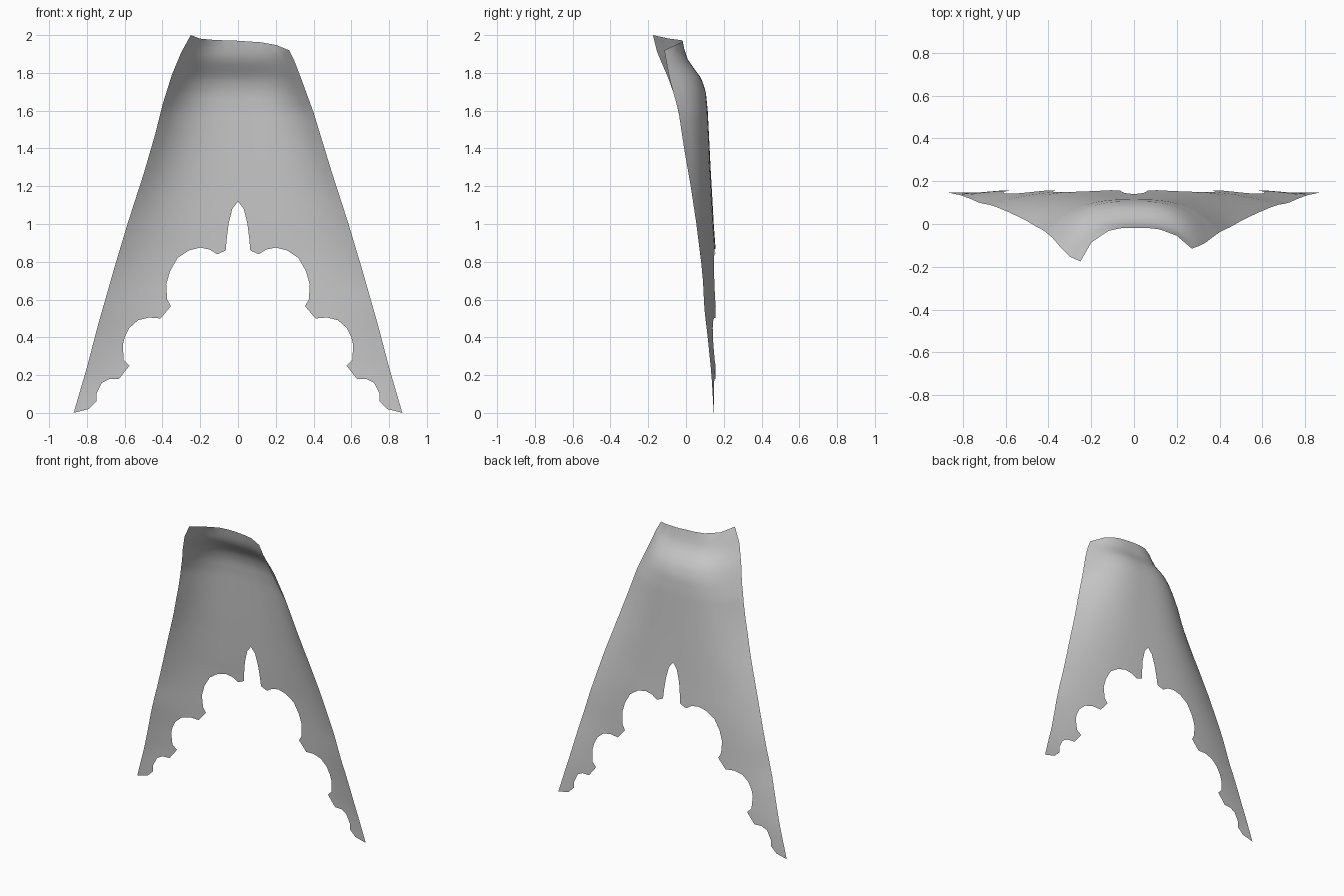
import bpy, bmesh
from mathutils import Vector
from mathutils.geometry import delaunay_2d_cdt, intersect_point_line

if "Cube" in bpy.data.objects:
    bpy.data.objects.remove(bpy.data.objects["Cube"])

# Outer side edge (z, half width) shared by both sides, then each shoulder
SIDE = [(0, .87), (.24, .80), (.47, .74), (.75, .66), (1.01, .582), (1.27, .498)]
RIGHT = SIDE + [(1.59, .40), (1.76, .338), (1.86, .30), (1.92, .27)]
LEFT = SIDE + [(1.47, .44), (1.63, .40), (1.79, .35), (1.91, .30), (2.0, .25)]
# Neckline from right to left
NECK = [(.20, 1.948), (.12, 1.962), (0, 1.97), (-.12, 1.974), (-.20, 1.981)]
# Scalloped hem, from the outer tip to the central notch
HEM = [(.79, .02), (.75, .06), (.75, .10), (.72, .16), (.68, .18), (.63, .18),
       (.575, .25), (.605, .28), (.61, .36), (.60, .40), (.575, .45), (.53, .49),
       (.47, .505), (.41, .50), (.355, .565), (.375, .60), (.38, .68), (.36, .75),
       (.32, .82), (.26, .86), (.20, .875), (.15, .865), (.11, .84), (.065, .86),
       (.06, .92), (.05, 1.0), (.03, 1.08)]
# Depth (z, y) of the back panel and of the two front edges
BACK = [(0, .15), (.2, .174), (.5, .168), (.85, .158), (1.0, .147), (1.3, .13),
        (1.6, .115), (1.7, .105), (1.77, .082), (1.82, .045), (1.87, .01), (1.92, -.008), (1.97, -.018)]
EDGE = [(0, .147), (.2, .135), (.4, .115), (.55, .097), (.7, .09), (.8, .08),
        (1.0, .055), (1.2, .025), (1.4, -.01), (1.6, -.04)]
EDGE_R = EDGE + [(1.78, -.09), (1.92, -.115)]
EDGE_L = EDGE + [(1.7, -.067), (1.8, -.105), (1.9, -.15), (2.0, -.175)]


def lerp_table(table, z):
    if z <= table[0][0]:
        return table[0][1]
    for (z0, a), (z1, b) in zip(table, table[1:]):
        if z <= z1:
            return a + (b - a) * (z - z0) / (z1 - z0)
    return table[-1][1]


def depth(x, z):
    """Flat across the back, wrapping forward at both sides."""
    width, edge = (RIGHT, EDGE_R) if x >= 0 else (LEFT, EDGE_L)
    u = min(abs(x) / lerp_table(width, z), 1)
    back = lerp_table(BACK, z)
    return back + (lerp_table(edge, z) - back) * u ** 3


# Closed outline of the cape
corners = ([(w, z) for z, w in RIGHT] + NECK + [(-w, z) for z, w in reversed(LEFT)]
           + [(-x, z) for x, z in HEM] + [(0, 1.12)] + [(x, z) for x, z in reversed(HEM)])
outline = []
for a, b in zip(corners, corners[1:] + corners[:1]):
    a, b = Vector(a), Vector(b)
    steps = max(1, round((b - a).length / .06))
    outline += [a.lerp(b, i / steps) for i in range(steps)]
n = len(outline)
loop = [(i, (i + 1) % n) for i in range(n)]


def clear_of_edge(p):
    for i, j in loop:
        q, t = intersect_point_line(p, outline[i], outline[j])
        if (p - q.to_2d()).length < .018 and -.2 < t < 1.2:
            return False
    return True


# Interior points follow the taper of the cape, denser at the shoulders
points = list(outline)
z = .04
while z < 1.99:
    for k in range(-12, 13):
        u = k / 12.5
        p = Vector((u * lerp_table(RIGHT if u > 0 else LEFT, z), z))
        if clear_of_edge(p):
            points.append(p)
    z += .06 if z < 1.5 else .03

# Fill the outline and bend it into shape
verts, _, faces, *_ = delaunay_2d_cdt(points, loop, [], 1, 1e-5)
bm = bmesh.new()
bv = [bm.verts.new((v.x, depth(v.x, v.y), v.y)) for v in verts]
for f in faces:
    bm.faces.new([bv[i] for i in reversed(f)])
bmesh.ops.delete(bm, geom=[v for v in bm.verts if not v.link_faces], context='VERTS')
for f in bm.faces:
    f.smooth = True

mesh = bpy.data.meshes.new("cape")
bm.to_mesh(mesh)
bm.free()
cape = bpy.data.objects.new("cape", mesh)
bpy.context.collection.objects.link(cape)

# Plain grey cloth
cloth = bpy.data.materials.new("light_grey_cloth")
cloth.diffuse_color = (.6, .6, .6, 1)
cloth.use_nodes = True
cloth.node_tree.nodes["Principled BSDF"].inputs["Base Color"].default_value = cloth.diffuse_color
mesh.materials.append(cloth)
